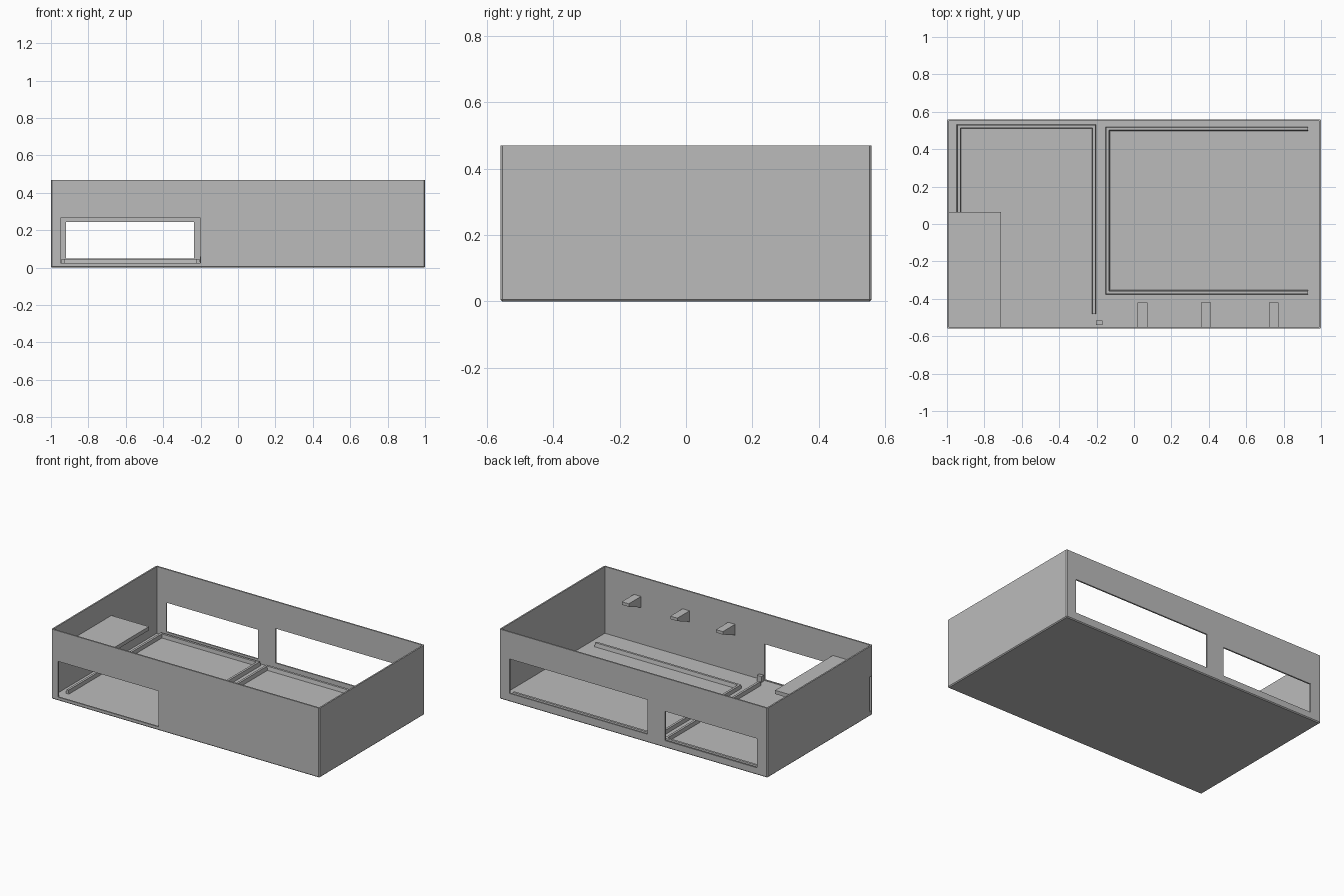
import bpy, bmesh
from mathutils import Vector

if "Cube" in bpy.data.objects:
    bpy.data.objects.remove(bpy.data.objects["Cube"])

grey = bpy.data.materials.new("plain grey")
grey.diffuse_color = (0.5, 0.5, 0.5, 1)
grey.use_nodes = True
grey.node_tree.nodes["Principled BSDF"].inputs["Base Color"].default_value = grey.diffuse_color


def add_object(name, bm):
    bmesh.ops.recalc_face_normals(bm, faces=bm.faces)
    mesh = bpy.data.meshes.new(name)
    bm.to_mesh(mesh)
    bm.free()
    mesh.materials.append(grey)
    obj = bpy.data.objects.new(name, mesh)
    bpy.context.collection.objects.link(obj)
    return obj


def box(name, x, y, z):
    """Box from (low, high) ranges on each axis."""
    bm = bmesh.new()
    bmesh.ops.create_cube(bm, size=1)
    for v in bm.verts:
        v.co = [sum(r) / 2 + c * (r[1] - r[0]) for c, r in zip(v.co, (x, y, z))]
    return add_object(name, bm)


def rail(name, path, profile):
    """Sweep an (offset, height) profile along a flat path with mitred corners."""
    bm = bmesh.new()
    pts = [Vector(p) for p in path]
    dirs = [(b - a).normalized() for a, b in zip(pts, pts[1:])]
    norms = [Vector((-d.y, d.x)) for d in dirs]
    rings = []
    for i, p in enumerate(pts):
        n0, n1 = norms[max(i - 1, 0)], norms[min(i, len(norms) - 1)]
        mitre = (n0 + n1) / (1 + n0.dot(n1))
        rings.append([bm.verts.new((*(p + mitre * o), h)) for o, h in profile])
    for a, b in zip(rings, rings[1:]):
        for k in range(len(profile)):
            j = (k + 1) % len(profile)
            bm.faces.new((a[k], a[j], b[j], b[k]))
    bm.faces.new(rings[0])
    bm.faces.new(rings[-1])
    return add_object(name, bm)


# open tray shell with slightly eased outer edges
tray = box("tray_shell", (-1, 1), (-0.56, 0.56), (0, 0.47))
bm = bmesh.new()
bm.from_mesh(tray.data)
outer = [e for e in bm.edges if min(v.co.z for v in e.verts) < 0.1]
bmesh.ops.bevel(bm, geom=outer, offset=0.006, segments=1, affect='EDGES')
bm.to_mesh(tray.data)
bm.free()

# hollow interior, window openings and the slot in the left wall
cutters = [
    box("interior_cutter", (-0.99, 0.99), (-0.55, 0.55), (0.02, 0.6)),
    box("front_window_cutter", (-0.95, -0.2), (-0.6, -0.5), (0.024, 0.265)),
    box("small_back_window_cutter", (-0.92, -0.235), (0.5, 0.6), (0.048, 0.245)),
    box("large_back_window_cutter", (-0.105, 0.925), (0.5, 0.6), (0.056, 0.288)),
    box("side_slot_cutter", (-1.1, -0.95), (-0.545, -0.525), (0.03, 0.265)),
]
for cutter in cutters:
    cutter.hide_render = True
    cutter.hide_set(True)
    mod = tray.modifiers.new(cutter.name, 'BOOLEAN')
    mod.operation = 'DIFFERENCE'
    mod.solver = 'EXACT'
    mod.object = cutter

# raised rails on the floor
section = [(-0.012, 0.015), (-0.009, 0.046), (0.006, 0.046), (0.012, 0.015)]
rail("left_bay_rail",
     [(-0.937, -0.48), (-0.937, 0.522), (-0.213, 0.522), (-0.213, -0.48)], section)
rail("right_bay_rail",
     [(0.93, 0.508), (-0.14, 0.508), (-0.14, -0.365), (0.93, -0.365)], section)

# corner shelf and door stop
box("corner_shelf", (-0.993, -0.71), (-0.553, 0.065), (0.3, 0.325))
box("door_stop", (-0.203, -0.168), (-0.54, -0.515), (0.015, 0.06))

# wedge brackets on the inside of the front wall
for i, x in enumerate((0.045, 0.385, 0.747)):
    bm = bmesh.new()
    side = [(-0.552, 0.34), (-0.42, 0.34), (-0.42, 0.32), (-0.552, 0.265)]
    face = bm.faces.new([bm.verts.new((x - 0.026, y, z)) for y, z in side])
    ext = bmesh.ops.extrude_face_region(bm, geom=[face], use_keep_orig=True)
    for g in ext["geom"]:
        if isinstance(g, bmesh.types.BMVert):
            g.co.x += 0.052
    add_object(f"wedge_bracket_{i + 1}", bm)
